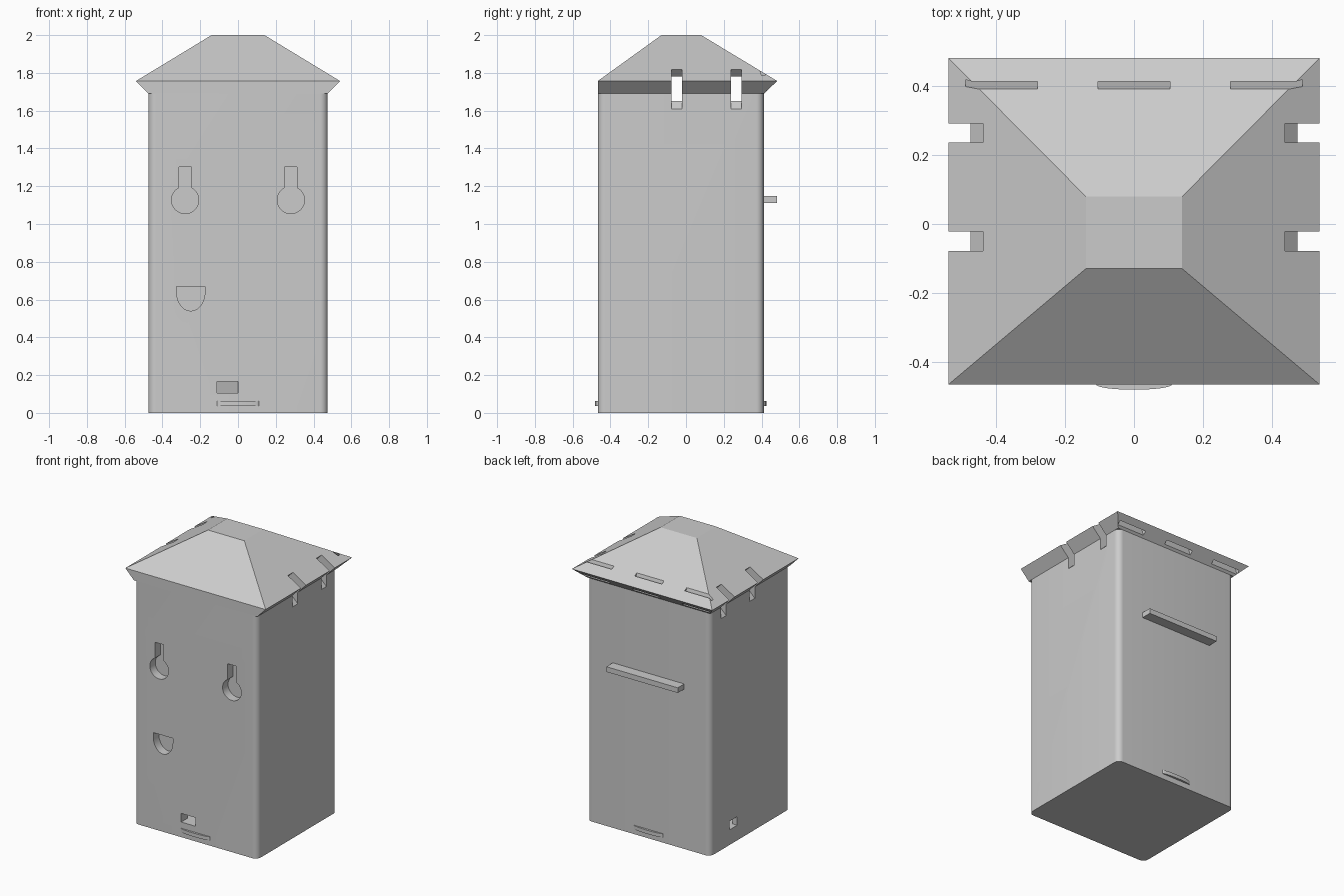
import bpy, bmesh, math
from mathutils import Vector

if "Cube" in bpy.data.objects:
    bpy.data.objects.remove(bpy.data.objects["Cube"])

grey = bpy.data.materials.new("plain_grey")
grey.use_nodes = True
COLOUR = (0.6, 0.6, 0.6, 1)
grey.diffuse_color = COLOUR
grey.node_tree.nodes["Principled BSDF"].inputs["Base Color"].default_value = COLOUR

HALF_W, FRONT, BACK = 0.475, -0.467, 0.412
EAVE_Z, FLANGE_Z = 1.757, 1.69


def finish(name, bm):
    bmesh.ops.recalc_face_normals(bm, faces=bm.faces)
    mesh = bpy.data.meshes.new(name)
    bm.to_mesh(mesh)
    bm.free()
    mesh.materials.append(grey)
    obj = bpy.data.objects.new(name, mesh)
    bpy.context.collection.objects.link(obj)
    return obj


def prism(name, outline, axis, start, end):
    """Extrude a 2D outline along x, y or z."""
    place = {"x": lambda a, b: (start, a, b),
             "y": lambda a, b: (a, start, b),
             "z": lambda a, b: (a, b, start)}[axis]
    bm = bmesh.new()
    face = bm.faces.new([bm.verts.new(place(a, b)) for a, b in outline])
    moved = bmesh.ops.extrude_face_region(bm, geom=[face])["geom"]
    shift = Vector([end - start if c == axis else 0 for c in "xyz"])
    bmesh.ops.translate(bm, vec=shift,
                        verts=[v for v in moved if isinstance(v, bmesh.types.BMVert)])
    return finish(name, bm)


def rect(a0, a1, b0, b1):
    return [(a0, b0), (a1, b0), (a1, b1), (a0, b1)]


def arc(cx, cy, rx, ry, a0, a1, steps):
    angles = [math.radians(a0 + (a1 - a0) * i / steps) for i in range(steps + 1)]
    return [(cx + rx * math.cos(t), cy + ry * math.sin(t)) for t in angles]


def activate(obj):
    bpy.ops.object.select_all(action="DESELECT")
    obj.select_set(True)
    bpy.context.view_layer.objects.active = obj


def cut(target, cutters):
    activate(target)
    for cutter in cutters:
        cutter.hide_render = True
        mod = target.modifiers.new("cut", "BOOLEAN")
        mod.operation, mod.solver, mod.object = "DIFFERENCE", "EXACT", cutter
        bpy.ops.object.modifier_apply(modifier=mod.name)


# Rounded box body
R = 0.04
corners = [(HALF_W - R, BACK - R, 0), (R - HALF_W, BACK - R, 90),
           (R - HALF_W, FRONT + R, 180), (HALF_W - R, FRONT + R, 270)]
outline = [p for cx, cy, a in corners for p in arc(cx, cy, R, R, a, a + 90, 8)]
body = prism("body", outline, "z", 0, FLANGE_Z)

# Hipped lid with an undercut eave, flush at the front
bm = bmesh.new()
rings = []
for half, y0, y1, z in [(HALF_W, FRONT, BACK, FLANGE_Z),
                        (0.54, FRONT, 0.483, EAVE_Z),
                        (0.14, -0.13, 0.08, 2.0)]:
    rings.append([bm.verts.new((x, y, z)) for x, y in rect(-half, half, y0, y1)])
for low, high in zip(rings, rings[1:]):
    for i in range(4):
        j = (i + 1) % 4
        bm.faces.new((low[i], low[j], high[j], high[i]))
bm.faces.new(rings[0])
bm.faces.new(rings[-1])
lid = finish("lid", bm)

# Strap channels across the top, flared at both ends
right_half = [(0.435, 1.65), (0.475, 1.61), (0.6, 1.61),
              (0.6, 1.82), (0.44, 1.82), (0.4, 1.78)]
channel = right_half + [(-x, z) for x, z in reversed(right_half)]
straps = [prism("strap_cutter", channel, "y", y - 0.028, y + 0.028)
          for y in (-0.05, 0.265)]

# Sloping slots through the back eave
slot = [(0.388, 1.825), (0.403, 1.825), (0.462, 1.69), (0.43, 1.69)]
slots = [prism("slot_cutter", slot, "x", x - 0.105, x + 0.105)
         for x in (-0.385, 0, 0.385)]

# Hanging keyholes, finger pocket and cable tunnel
DEPTH = FRONT + 0.06
keyholes = []
for x in (-0.28, 0.28):
    shape = arc(x, 1.127, 0.072, 0.072, 117, 423, 32)
    shape += [(x + 0.033, 1.302), (x - 0.033, 1.302)]
    keyholes.append(prism("keyhole_cutter", shape, "y", FRONT - 0.05, DEPTH))
pocket = prism("pocket_cutter",
               arc(-0.25, 0.64, 0.075, 0.1, 180, 360, 20)
               + [(-0.175, 0.67), (-0.325, 0.67)],
               "y", FRONT - 0.05, DEPTH)
tunnel = prism("tunnel_cutter",
               [(-0.11, -0.5), (0, -0.5), (0, -0.44),
                (-0.44, 0.2), (-0.5, 0.2), (-0.5, 0.115), (-0.44, 0.115),
                (-0.11, -0.4)],
               "z", 0.105, 0.165)

cut(body, straps + keyholes + [pocket, tunnel])
cut(lid, straps + slots)
for helper in straps + slots + keyholes + [pocket, tunnel]:
    bpy.data.objects.remove(helper)
activate(body)
bpy.ops.object.shade_smooth_by_angle(angle=math.radians(30))

# Rest bar on the back
prism("back_bar", rect(-0.275, 0.275, BACK - 0.01, 0.483), "x", 0, 1).name = "back_bar"
bar = bpy.data.objects["back_bar"]
bpy.data.objects.remove(bar)
prism("back_bar", rect(-0.275, 0.275, 1.112, 1.148), "y", BACK - 0.01, 0.483)

# Curved finger lips at the bottom, front and back
for name, y, side in (("front_lip", FRONT, -1), ("back_lip", BACK, 1)):
    lip = arc(0, y, 0.11, 0.015 * side, 0, 180, 16)
    prism(name, lip + [(-0.11, y - 0.01 * side), (0.11, y - 0.01 * side)],
          "z", 0.037, 0.062)
